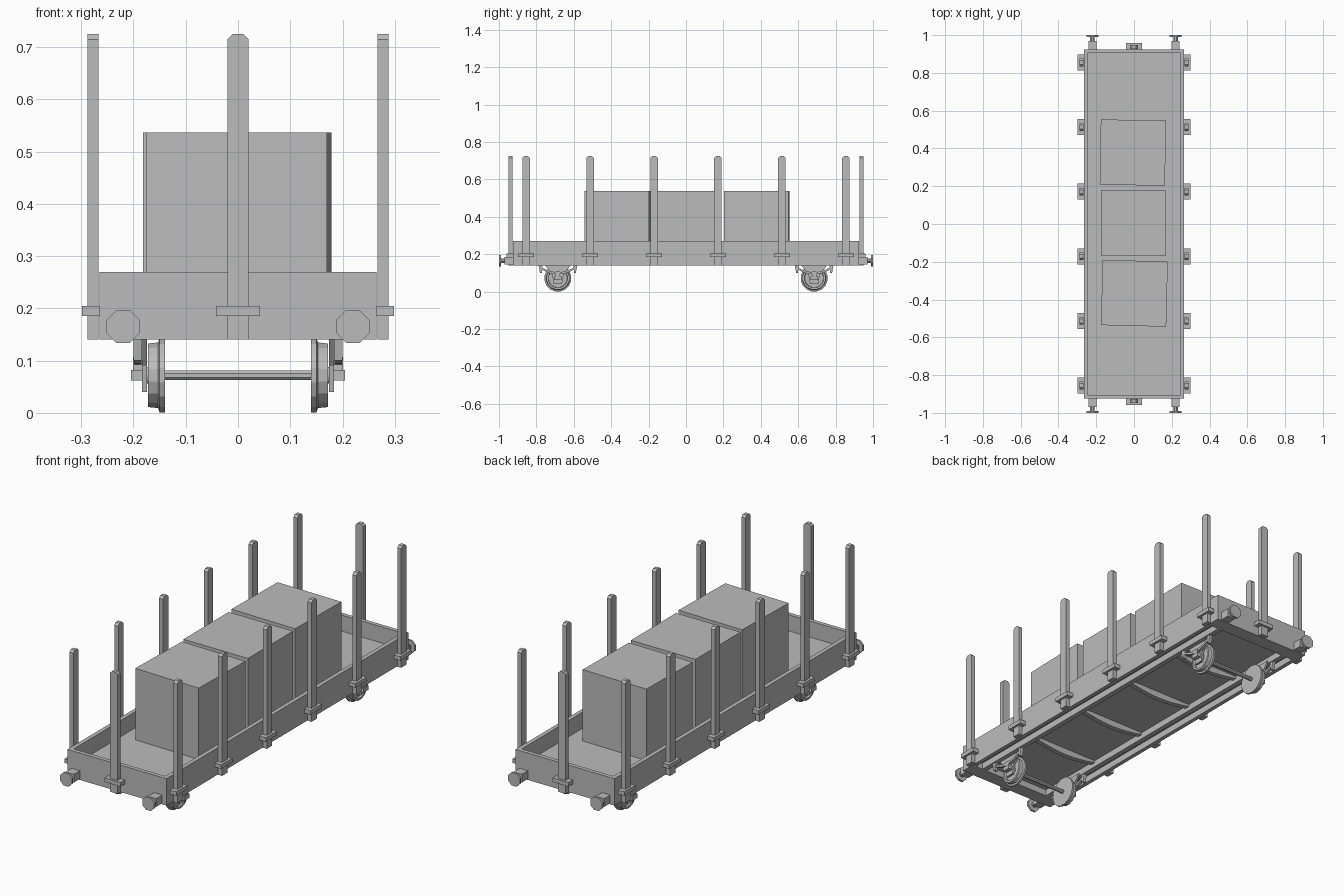
import bpy, bmesh, math
from mathutils import Matrix, Vector

if "Cube" in bpy.data.objects:
    bpy.data.objects.remove(bpy.data.objects["Cube"], do_unlink=True)

grey = bpy.data.materials.new("plain_grey")
grey.use_nodes = True
colour = (0.5, 0.5, 0.5, 1)
grey.diffuse_color = colour
grey.node_tree.nodes["Principled BSDF"].inputs["Base Color"].default_value = colour


def finish(name, bm):
    bmesh.ops.recalc_face_normals(bm, faces=bm.faces)
    mesh = bpy.data.meshes.new(name)
    bm.to_mesh(mesh)
    bm.free()
    mesh.materials.append(grey)
    obj = bpy.data.objects.new(name, mesh)
    bpy.context.collection.objects.link(obj)
    return obj


def box(name, centre, size, turn=0):
    bm = bmesh.new()
    bmesh.ops.create_cube(bm, size=1, matrix=Matrix.Diagonal((*size, 1)))
    obj = finish(name, bm)
    obj.location = centre
    obj.rotation_euler.z = turn
    return obj


def prism(name, outline, axis, start, end):
    """Extrude an outline of (horizontal, z) points along x or y."""
    bm = bmesh.new()
    def place(p, d):
        return (d, p[0], p[1]) if axis == "x" else (p[0], d, p[1])
    face = bm.faces.new([bm.verts.new(place(p, start)) for p in outline])
    made = bmesh.ops.extrude_face_region(bm, geom=[face])["geom"]
    shift = Vector(place((0, 0), end - start))
    bmesh.ops.translate(bm, vec=shift, verts=[v for v in made if isinstance(v, bmesh.types.BMVert)])
    return finish(name, bm)


def lathe(name, profile, sides, axis, centre):
    """Revolve (distance along axis, radius) rings into a closed solid."""
    bm = bmesh.new()
    rings = []
    for d, r in profile:
        ring = []
        for i in range(sides):
            a = math.tau * (i + 0.5) / sides
            u, w = r * math.cos(a), r * math.sin(a)
            ring.append(bm.verts.new((d, u, w) if axis == "x" else (u, d, w)))
        rings.append(ring)
    for a, b in zip(rings, rings[1:]):
        for i in range(sides):
            j = (i + 1) % sides
            bm.faces.new((a[i], a[j], b[j], b[i]))
    bm.faces.new(rings[0])
    bm.faces.new(rings[-1])
    obj = finish(name, bm)
    obj.location = centre
    return obj


HALF_W, HALF_L = 0.265, 0.925
BASE, RIM, FLOOR = 0.14, 0.27, 0.192
STATIONS = (-0.855, -0.513, -0.171, 0.171, 0.513, 0.855)

# Wagon tub: floor, side walls and end walls
box("floor", (0, 0, FLOOR - 0.01), (0.5, 1.82, 0.02))
for s, side in ((1, "left"), (-1, "right")):
    box(side + "_wall", (s * (HALF_W - 0.01), 0, (BASE + RIM) / 2), (0.02, 2 * HALF_L, RIM - BASE))
    box(side + "_sole_bar", (s * 0.193, 0, 0.158), (0.025, 1.82, 0.036))
for s, end in ((-1, "front"), (1, "back")):
    box(end + "_wall", (0, s * (HALF_L - 0.01), (BASE + RIM) / 2), (0.49, 0.02, RIM - BASE))
    box(end + "_headstock", (0, s * 0.88, 0.158), (0.49, 0.05, 0.036))

# Underfloor ribs, deepest in the middle
for y in STATIONS[1:-1]:
    belly = [(-0.185 + 0.37 * i / 8, 0.162 - 0.022 * math.sin(math.pi * i / 8)) for i in range(9)]
    prism("floor_rib", belly + [(0.185, 0.175), (-0.185, 0.175)], "y", y - 0.012, y + 0.012)


# Stakes with clipped tops, each held by a bracket
def stake(axis, along, sign, face):
    h, c, top = 0.02, 0.01, 0.725
    outline = [(-h, BASE), (h, BASE), (h, top - c), (h - c, top), (c - h, top), (-h, top - c)]
    outline = [(along + u, z) for u, z in outline]
    prism("stake", outline, axis, sign * (face + 0.002), sign * (face + 0.023))
    mid, deep = sign * (face + 0.0165), 0.035
    if axis == "x":
        box("stake_bracket", (mid, along, 0.195), (deep, 0.085, 0.02))
    else:
        box("stake_bracket", (along, mid, 0.195), (0.085, deep, 0.02))


for s in (-1, 1):
    for y in STATIONS:
        stake("x", y, s, HALF_W)
    stake("y", 0, s, HALF_L)

# Buffers
for s in (-1, 1):
    for x in (-0.22, 0.22):
        box("buffer_housing", (x, s * 0.945, 0.165), (0.044, 0.05, 0.04))
        lathe("buffer", [(s * 0.96, 0.013), (s * 0.99, 0.013), (s * 0.99, 0.034), (s * 1.0, 0.034)],
              8, "y", (x, 0, 0.165))

# Running gear
AXLE_Z = 0.072
for y in (-0.685, 0.685):
    lathe("axle", [(-0.205, 0.01), (0.205, 0.01)], 8, "x", (0, y, AXLE_Z))
    for s, side in ((1, "left"), (-1, "right")):
        tyre = [(0.14, 0.05), (0.14, 0.0725), (0.15, 0.0725), (0.153, 0.064), (0.172, 0.062),
                (0.172, 0.052), (0.162, 0.05), (0.162, 0.018), (0.174, 0.016)]
        lathe(side + "_wheel", [(s * d, r) for d, r in tyre], 16, "x", (0, y, AXLE_Z))
        # Axle guard: tapered plate hanging from the sole bar
        guard = [(-0.075, 0.15), (0.075, 0.15), (0.03, 0.09), (0.022, 0.04), (-0.022, 0.04), (-0.03, 0.09)]
        prism(side + "_axle_guard", [(y + u, z) for u, z in guard], "x", s * 0.174, s * 0.184)
        box(side + "_axle_box", (s * 0.194, y, AXLE_Z), (0.022, 0.04, 0.02))
        # Leaf spring sagging to a buckle, hung on two shackles
        arc = [(-0.09 + 0.18 * i / 8, 0.092 + 0.028 * ((i - 4) / 4) ** 2) for i in range(9)]
        leaf = arc + [(u, z + 0.012) for u, z in reversed(arc)]
        prism(side + "_leaf_spring", [(y + u, z) for u, z in leaf], "x", s * 0.185, s * 0.199)
        box(side + "_spring_buckle", (s * 0.192, y, 0.092), (0.018, 0.024, 0.03))
        for e in (-1, 1):
            shackle = [(e * 0.082, 0.15), (e * 0.105, 0.15), (e * 0.096, 0.1), (e * 0.086, 0.1)]
            prism(side + "_spring_shackle", [(y + u, z) for u, z in shackle], "x", s * 0.184, s * 0.2)

# Crates, the outer two slightly askew
for x, y, turn in ((0.002, -0.367, -1.4), (-0.002, 0.005, 0), (-0.006, 0.378, -1)):
    box("crate", (x, y, (FLOOR + 0.537) / 2), (0.345, 0.345, 0.537 - FLOOR), math.radians(turn))
